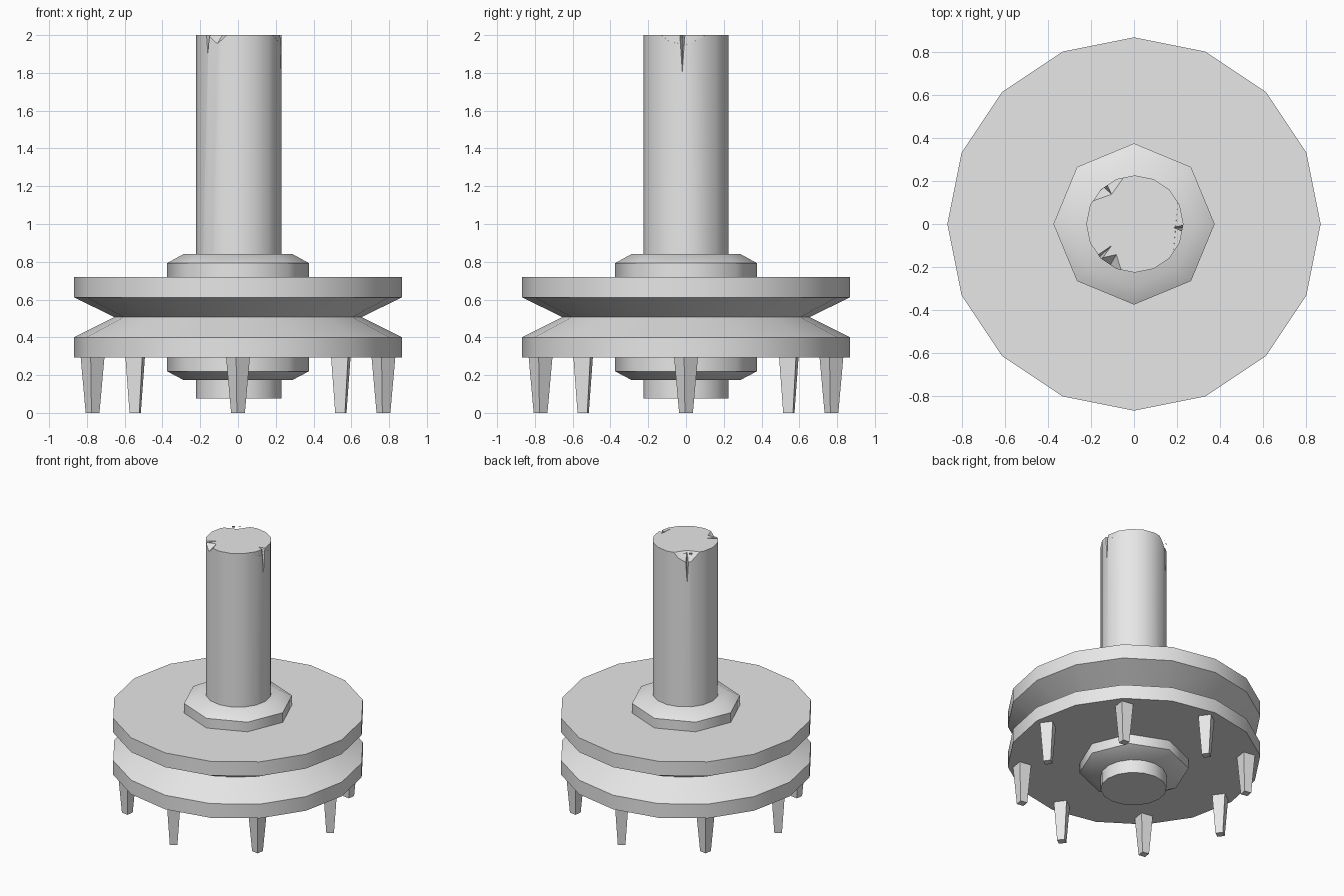
import bpy, bmesh
from math import sin, cos, pi, radians
from mathutils import Vector

cube = bpy.data.objects.get("Cube")
if cube:
    bpy.data.objects.remove(cube, do_unlink=True)

GREY = (0.8, 0.8, 0.8, 1)
mat = bpy.data.materials.new("plain grey")
mat.use_nodes = True
mat.diffuse_color = GREY
mat.node_tree.nodes["Principled BSDF"].inputs["Base Color"].default_value = GREY


def finish(name, bm, angle=30):
    """Turn a bmesh into an object, smooth below the given edge angle."""
    bmesh.ops.recalc_face_normals(bm, faces=bm.faces[:])
    mesh = bpy.data.meshes.new(name)
    bm.to_mesh(mesh)
    bm.free()
    mesh.materials.append(mat)
    mesh.shade_smooth()
    mesh.set_sharp_from_angle(angle=radians(angle))
    obj = bpy.data.objects.new(name, mesh)
    bpy.context.collection.objects.link(obj)
    return obj


def lathe(name, profile, sides, angle=30, centre=(0, 0), turn=0.0):
    """Stack polygon rings from (radius, height) pairs and cap both ends."""
    bm = bmesh.new()
    rings = []
    for r, z in profile:
        rings.append([bm.verts.new((centre[0] + r * cos(turn + 2 * pi * i / sides),
                                    centre[1] + r * sin(turn + 2 * pi * i / sides), z))
                      for i in range(sides)])
    for low, high in zip(rings, rings[1:]):
        for i in range(sides):
            j = (i + 1) % sides
            bm.faces.new((low[i], low[j], high[j], high[i]))
    bm.faces.new(rings[0])
    bm.faces.new(rings[-1])
    return finish(name, bm, angle)


# Grooved wheel
lathe("grooved_wheel", [(0.868, 0.293), (0.868, 0.4), (0.655, 0.507),
                        (0.868, 0.612), (0.868, 0.72)], 16)

# Chamfered nuts above and below the wheel
lathe("upper_nut", [(0.375, 0.715), (0.375, 0.793), (0.29, 0.84)], 8, 50)
lathe("lower_nut", [(0.29, 0.175), (0.375, 0.22), (0.375, 0.3)], 8, 50)

# Tapered square pegs around the underside
for k in range(8):
    a = k * pi / 4
    lathe("peg_%d" % (k + 1), [(0.037, 0), (0.064, 0.298)], 4, 30,
          (0.77 * cos(a), 0.77 * sin(a)), a - radians(9))

# Shaft through the middle
shaft = lathe("shaft", [(0.226, 0.075), (0.226, 2.0)], 16, 30, (0.004, 0))


def chip(azimuth, spread, inner, bottom):
    """Wedge cutter: broad at the rim, pointed inward and downward."""
    a, s = radians(azimuth), radians(spread)
    bm = bmesh.new()
    for r, ang, z in ((inner, a, 2.02), (0.27, a - s, 2.02),
                      (0.27, a + s, 2.02), (0.25, a, bottom)):
        bm.verts.new(Vector((r * cos(ang), r * sin(ang), z)))
    bmesh.ops.convex_hull(bm, input=bm.verts[:])
    cutter = finish("chip_cutter", bm)
    cutter.hide_render = True
    return cutter


# Broken rim: shallow chips and thin cracks
cutters = [chip(*c) for c in ((-5, 48, 0.18, 1.92), (-5, 6, 0.18, 1.7),
                              (127, 38, 0.16, 1.88), (127, 6, 0.17, 1.62),
                              (-120, 25, 0.14, 1.93), (-136, 5, 0.13, 1.86))]
for c in cutters:
    mod = shaft.modifiers.new("chip", 'BOOLEAN')
    mod.operation = 'DIFFERENCE'
    mod.solver = 'EXACT'
    mod.object = c

# Bake the cuts and remove the cutters
bpy.context.view_layer.update()
graph = bpy.context.evaluated_depsgraph_get()
cut_mesh = bpy.data.meshes.new_from_object(shaft.evaluated_get(graph))
shaft.modifiers.clear()
shaft.data = cut_mesh
cut_mesh.shade_smooth()
cut_mesh.set_sharp_from_angle(angle=radians(30))
for c in cutters:
    bpy.data.objects.remove(c, do_unlink=True)
